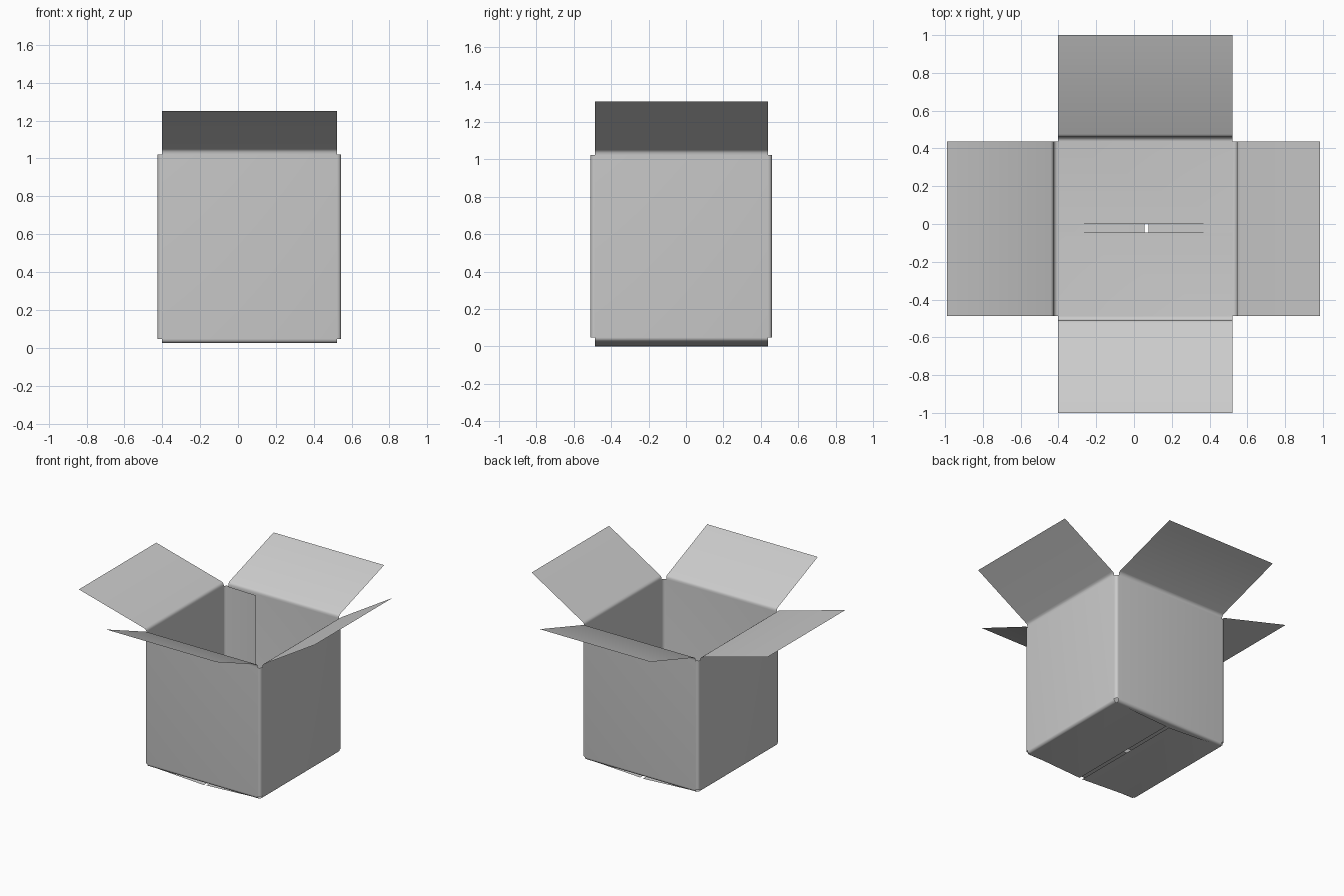
import bpy, bmesh
from math import sin, cos, pi
from mathutils import Vector

if "Cube" in bpy.data.objects:
    bpy.data.objects.remove(bpy.data.objects["Cube"])

CX, CY = 0.06, -0.025      # box centre
W, R = 0.485, 0.0225       # half width, fold radius
E = W - R                  # half width of each flat panel
LOW, HIGH = 0.047, 1.022   # straight part of the walls


def spin(r, s, z, k):
    """Outward distance r and sideways s on side k (0 right, 1 back, 2 left, 3 front)."""
    c, n = (1, 0, -1, 0)[k], (0, 1, 0, -1)[k]
    return Vector((CX + r * c - s * n, CY + r * n + s * c, z))


def sheet(bm, rows):
    """Skin a grid of points."""
    grid = [[bm.verts.new(p) for p in row] for row in rows]
    for a, b in zip(grid, grid[1:]):
        for i in range(len(a) - 1):
            bm.faces.new((a[i], a[i + 1], b[i + 1], b[i]))


def finish(bm, name):
    bmesh.ops.remove_doubles(bm, verts=bm.verts, dist=0.0005)
    me = bpy.data.meshes.new(name)
    bm.to_mesh(me)
    bm.free()
    for p in me.polygons:
        p.use_smooth = True
    bpy.context.collection.objects.link(bpy.data.objects.new(name, me))


# per side: inner end of bottom flap (r, z), outer end of top flap (r, z)
sides = [((0.017, 0.003), (0.925, 1.31)),
         ((0.025, 0.025), (1.025, 1.22)),
         ((0.005, 0.0), (1.05, 1.20)),
         ((0.02, 0.025), (0.975, 1.25))]

bm = bmesh.new()
arc = [i * pi / 8 for i in range(5)]
for k, (bottom, top) in enumerate(sides):
    # bottom flap, rounded fold, wall, top fold and open flap in one strip
    prof = [bottom]
    prof += [(E + R * sin(a), LOW - R * cos(a)) for a in arc]
    prof += [(W, HIGH), (W + 0.001, 1.035), (W + 0.006, 1.045), (W + 0.016, 1.052), top]
    sheet(bm, [[spin(r, -E, z, k), spin(r, E, z, k)] for r, z in prof])
    # rounded vertical corner
    sheet(bm, [[spin(E + R * cos(a), E + R * sin(a), z, k) for a in arc] for z in (LOW, HIGH)])
finish(bm, "cardboard_box")

# glue tab folded inside the back left corner
bm = bmesh.new()
tab = [(-0.424, 0.437), (-0.42, 0.447), (-0.408, 0.451), (-0.16, 0.442)]
sheet(bm, [[Vector((x, y, z)) for x, y in tab] for z in (LOW, HIGH)])
finish(bm, "glue_tab")
